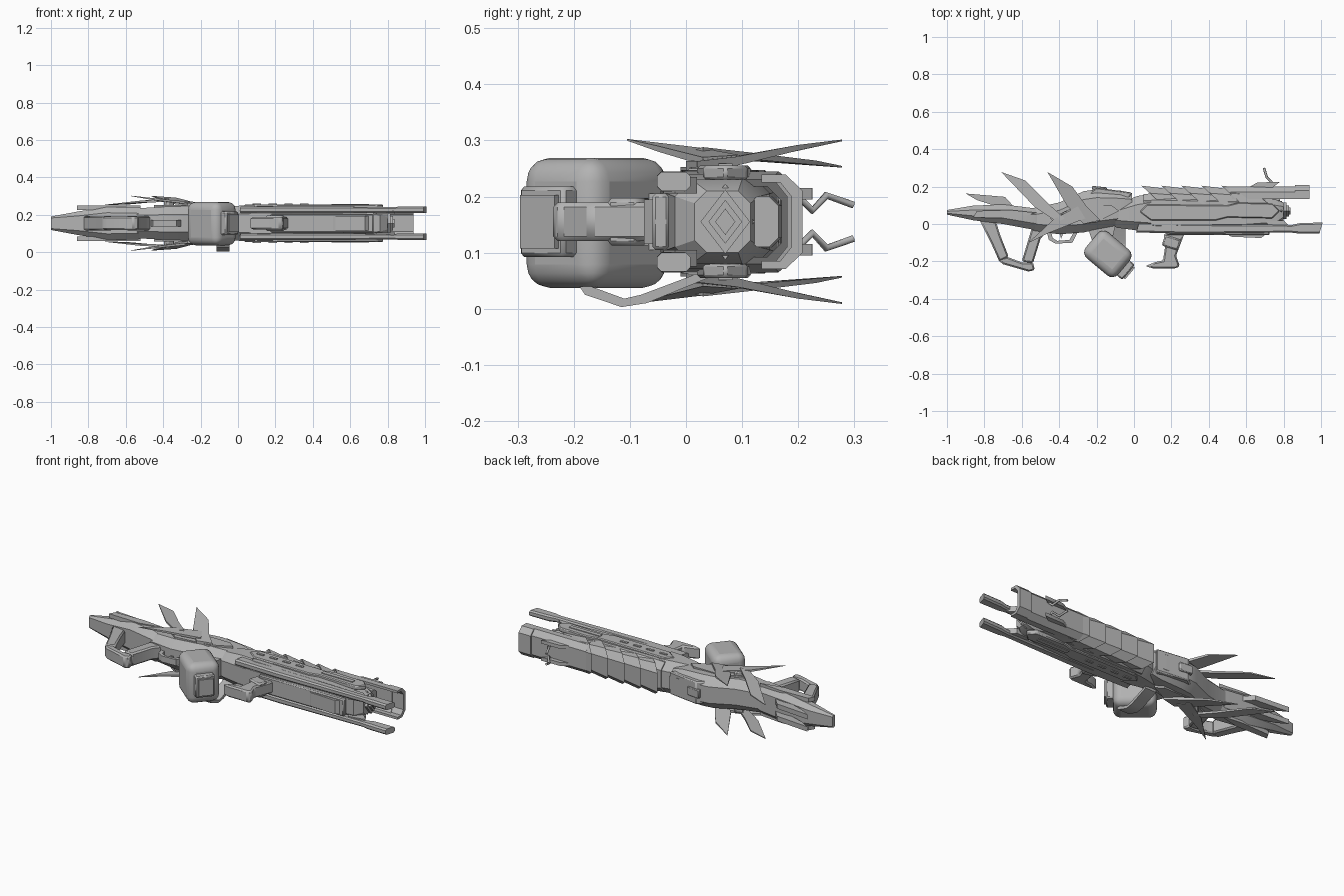
import bpy, bmesh, math
from mathutils import Matrix, Vector

if "Cube" in bpy.data.objects:
    bpy.data.objects.remove(bpy.data.objects["Cube"])

ZC = 0.155  # height of the mirror plane
mat = bpy.data.materials.new("gunmetal_grey")
mat.diffuse_color = (0.45, 0.45, 0.45, 1)
mat.use_nodes = True
mat.node_tree.nodes["Principled BSDF"].inputs["Base Color"].default_value = mat.diffuse_color


def finish(name, bm, mirror=False, bevel=0, seg=1):
    bmesh.ops.recalc_face_normals(bm, faces=bm.faces)
    me = bpy.data.meshes.new(name)
    bm.to_mesh(me)
    bm.free()
    me.materials.append(mat)
    ob = bpy.data.objects.new(name, me)
    ob.location.z = ZC
    bpy.context.collection.objects.link(ob)
    if bevel:
        b = ob.modifiers.new("bevel", 'BEVEL')
        b.width, b.segments = bevel, seg
    if mirror:
        m = ob.modifiers.new("mirror", 'MIRROR')
        m.use_axis = (False, False, True)
    return ob


def skin(name, rings, **kw):
    """Join successive rings of points and cap both ends."""
    bm = bmesh.new()
    vs = [[bm.verts.new(p) for p in r] for r in rings]
    n = len(vs[0])
    for a, b in zip(vs, vs[1:]):
        for i in range(n):
            j = (i + 1) % n
            bm.faces.new((a[i], a[j], b[j], b[i]))
    bm.faces.new(vs[0])
    bm.faces.new(vs[-1])
    return finish(name, bm, **kw)


def loft(name, secs, c=0.3, zc=0, shear=0, **kw):
    """Eight-sided body from sections (x, y_low, y_high, half_depth)."""
    rings = []
    for x, a, b, h in secs:
        d = min((b - a) * c, h * c * 1.6)
        yz = [(a, d - h), (a + d, -h), (b - d, -h), (b, d - h),
              (b, h - d), (b - d, h), (a + d, h), (a, h - d)]
        m = (a + b) / 2
        rings.append([(x + shear * (y - m), y, z + zc) for y, z in yz])
    return skin(name, rings, **kw)


def plate(name, pts, z0, z1, **kw):
    return skin(name, [[(x, y, z) for x, y in pts] for z in (z0, z1)], **kw)


def fin(name, pts):
    """Blade with points (x, y, z, thickness)."""
    return skin(name, [[(x, y, z + s * t / 2) for x, y, z, t in pts]
                       for s in (-1, 1)], mirror=True)


def across(name, yz, x0, x1, shear=0, taper=1, **kw):
    """Outline in y and z, extruded along x."""
    return skin(name, [[(x + shear * (y - .15), .09 + (y - .09) * k, z * k)
                        for y, z in yz] for x, k in ((x0, 1), (x1, taper))], **kw)


def box(name, c, size, rot=0, **kw):
    bm = bmesh.new()
    bmesh.ops.create_cube(bm, size=1, matrix=Matrix.Translation(Vector(c))
                          @ Matrix.Rotation(rot, 4, 'Z') @ Matrix.Diagonal((*size, 1)))
    return finish(name, bm, **kw)


def tube(name, pts, r, signs=(1, -1)):
    cu = bpy.data.curves.new(name, 'CURVE')
    cu.dimensions = '3D'
    cu.bevel_depth, cu.bevel_resolution, cu.use_fill_caps = r, 1, True
    for s in signs:
        sp = cu.splines.new('POLY')
        sp.points.add(len(pts) - 1)
        for p, (x, y, z) in zip(sp.points, pts):
            p.co = (x, y, z * s, 1)
    cu.materials.append(mat)
    ob = bpy.data.objects.new(name, cu)
    ob.location.z = ZC
    bpy.context.collection.objects.link(ob)


# Stock and butt
loft("stock", [(-1, .05, .075, .036), (-.86, .02, .098, .062), (-.7, 0, .105, .088),
               (-.54, -.03, .085, .088), (-.5, -.035, .085, .075)])
plate("stock_top_blade", [(-.9, .163), (-.69, .145), (-.64, .09), (-.72, .09), (-.84, .128)],
      .022, .05, mirror=True)
plate("stock_side_panel", [(-.86, .035), (-.66, .03), (-.52, .06), (-.66, .075), (-.84, .07)],
      .07, .094, mirror=True)

# Open rear grip
plate("rear_strut", [(-.83, .03), (-.74, .02), (-.715, -.06), (-.67, -.175), (-.72, -.2),
                     (-.765, -.1)], -.04, .04, bevel=.008)
plate("grip_base", [(-.73, -.19), (-.68, -.175), (-.6, -.205), (-.54, -.205), (-.53, -.245),
                    (-.56, -.255), (-.7, -.215)], -.035, .035, bevel=.008)
plate("pistol_grip", [(-.54, .0), (-.45, -.02), (-.5, -.08), (-.54, -.21), (-.6, -.2),
                      (-.57, -.1)], -.038, .038, bevel=.008)
plate("trigger_guard", [(-.47, -.03), (-.455, -.085), (-.42, -.105), (-.33, -.1), (-.3, -.04),
                        (-.32, -.04), (-.345, -.085), (-.41, -.09), (-.435, -.075), (-.445, -.03)],
      -.018, .018)
plate("trigger", [(-.4, -.04), (-.375, -.04), (-.39, -.08)], -.008, .008)

# Receiver
loft("receiver", [(-.54, -.035, .085, .08), (-.4, -.055, .115, .088), (-.27, -.045, .175, .092),
                  (-.2, -.03, .185, .092), (-.07, -.01, .178, .085), (-.01, .02, .165, .07)])
plate("receiver_hood", [(-.26, .15), (-.2, .195), (-.01, .168), (-.06, .09), (-.2, .1)],
      -.066, .066, bevel=.006)
plate("receiver_side_panel", [(-.45, .03), (-.3, .1), (-.12, .1), (-.08, .07), (-.2, .01),
                              (-.4, -.01)], .08, .098, mirror=True)
box("rear_sight", (-.185, .19, 0), (.08, .02, .05), -.1, bevel=.004)
loft("front_collar", [(-.13, 0, .08, .055), (-.09, -.02, .11, .085), (.02, -.035, .15, .095),
                      (.09, -.04, .16, .095)])

# Swept side fins with their mounts
fin("rear_fin", [(-.71, .278, .098, .003), (-.58, .232, .105, .008), (-.46, .11, .118, .012),
                 (-.37, .03, .126, .014), (-.41, .01, .12, .014), (-.53, .09, .115, .01)])
fin("front_fin", [(-.463, .278, .145, .003), (-.33, .2, .132, .01), (-.25, .09, .108, .016),
                  (-.18, .02, .1, .016), (-.27, 0, .1, .016), (-.36, .1, .112, .014)])
fin("lower_fin", [(-.57, -.105, .146, .003), (-.43, .025, .126, .012), (-.3, .095, .112, .014),
                  (-.26, .03, .108, .014), (-.46, -.05, .13, .01)])
box("fin_mount", (-.37, .04, .1), (.05, .04, .045), .7, mirror=True, bevel=.008)

# Magazine, cap and feed strap
A = -math.radians(40)
box("magazine", (-.14, -.16, -.002), (.225, .18, .232), A, bevel=.042, seg=4)
box("magazine_cap", (-.056, -.236, 0), (.07, .105, .125), A, bevel=.007)
box("magazine_cap_inset", (-.027, -.26, 0), (.015, .08, .095), A)
plate("magazine_neck", [(-.25, -.01), (-.1, -.01), (-.12, -.1), (-.22, -.1)], -.05, .05)
across("feed_strap", [(-.19, -.115), (-.18, -.13), (-.115, -.152), (-.07, -.145), (.04, -.1),
                      (.04, -.085), (-.08, -.13), (-.11, -.137), (-.17, -.115)], -.115, -.045)

# Handguard
loft("handguard", [(.05, -.035, .16, .088), (.12, -.045, .165, .092), (.6, -.035, .15, .084),
                   (.76, -.02, .13, .075), (.8, .015, .115, .055)], c=.25)
plate("handguard_panel", [(.03, .065), (.07, .105), (.5, .1), (.56, .115), (.74, .11), (.78, .07),
                          (.74, .03), (.5, .035), (.44, .02), (.09, .02)],
      .075, .1, mirror=True, bevel=.005)
for i in range(4):
    box("vent_%d" % (i + 1), (.1 + i * .085, .065, .1), (.045, .014, .009), mirror=True)
box("side_slot", (.6, .07, .1), (.2, .025, .008), mirror=True)

# Louvred top cover and open front channel
ARCH = [(.08, -.09), (.165, -.09), (.205, -.055), (.205, .055), (.165, .09), (.08, .09),
        (.08, .075), (.155, .075), (.185, .045), (.185, -.045), (.155, -.075), (.08, -.075)]
for i in range(5):
    across("louvre_%d" % (i + 1), ARCH, .1 + i * .107, .25 + i * .107,
           shear=-1.1, taper=.84)
CH = [(.135, -.084), (.17, -.084), (.2, -.055), (.2, .055), (.17, .084), (.135, .084),
      (.135, .07), (.16, .07), (.18, .045), (.18, -.045), (.16, -.07), (.135, -.07)]
across("top_channel", CH, .52, .88, shear=-.3)
across("top_channel_muzzle", [(y + (.008 if y > .15 else 0), z) for y, z in CH], .86, .938)
loft("top_rail_core", [(.5, .1, .17, .05), (.78, .11, .165, .045)])

# Twin lower prongs
loft("lower_prong", [(.02, -.045, .01, .018), (.3, -.052, .0, .018), (.84, -.045, -.005, .015),
                     (.88, -.05, .005, .018), (1, -.052, .008, .017)],
     zc=.072, shear=.3, mirror=True)
box("underside_rail", (.45, -.045, 0), (.55, .03, .1), bevel=.006)
plate("underside_plate", [(.49, -.05), (.71, -.05), (.68, -.075), (.52, -.068)], -.04, .04)
plate("prong_bracket", [(.7, .02), (.8, .02), (.84, -.02), (.74, -.04)], .05, .08, mirror=True)

# Diamond muzzle
for i, (x, r) in enumerate(((.79, .052), (.815, .044), (.83, .03), (.838, .018))):
    across("muzzle_diamond_%d" % (i + 1),
           [(.07 - r, 0), (.07, -r * 1.3), (.07 + r, 0), (.07, r * 1.3)], x - .03, x)

# Front sight
tube("front_sight", [(.74, .19, .055), (.735, .225, .02), (.71, .25, .047), (.695, .298, .03)], .007)
plate("front_sight_base", [(.62, .2), (.66, .222), (.78, .225), (.74, .195)], .04, .06, mirror=True)

# Foregrip
plate("foregrip", [(.16, -.05), (.27, -.05), (.255, -.09), (.225, -.17), (.245, -.225),
                   (.225, -.237), (.1, -.237), (.06, -.225), (.11, -.205), (.155, -.195),
                   (.165, -.13)], -.034, .034, bevel=.008)
box("foregrip_collar", (.2, -.1, 0), (.09, .06, .085), -.3, bevel=.008)

# Smooth shading that keeps hard edges
for ob in bpy.context.scene.objects:
    if ob.type == 'MESH':
        ob.select_set(True)
        bpy.context.view_layer.objects.active = ob
bpy.ops.object.shade_smooth_by_angle(angle=math.radians(28))
